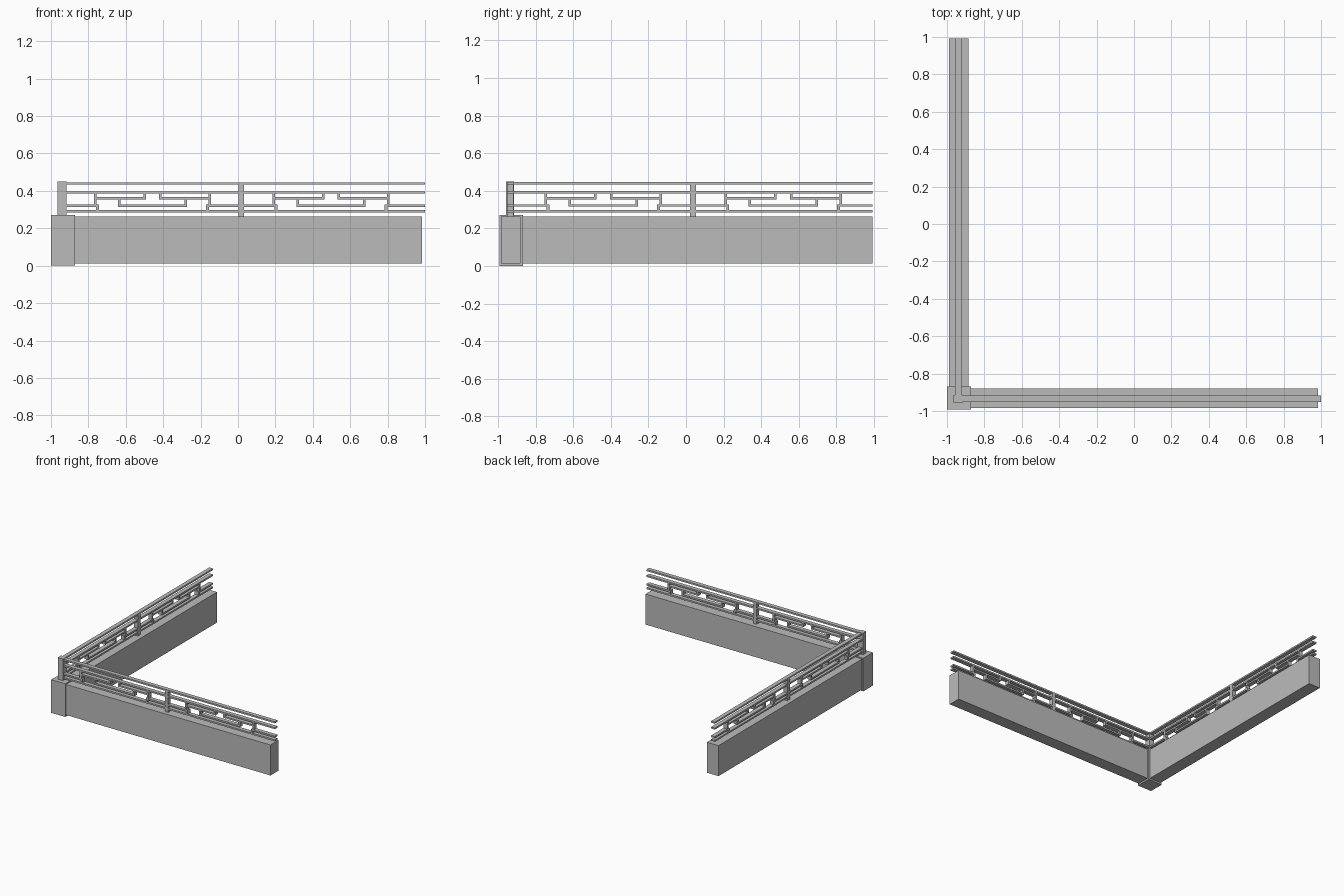
import bpy
import bmesh
from mathutils import Matrix, Vector

cube = bpy.data.objects.get("Cube")
if cube:
    bpy.data.objects.remove(cube, do_unlink=True)

GREY = (0.5, 0.5, 0.5, 1.0)
stone = bpy.data.materials.new("plain grey")
stone.use_nodes = True
stone.diffuse_color = GREY
stone.node_tree.nodes["Principled BSDF"].inputs["Base Color"].default_value = GREY


def boxes(name, spans):
    """One object made of boxes, each given as x, y and z ranges."""
    bm = bmesh.new()
    for span in spans:
        centre = Vector([(a + b) / 2 for a, b in span])
        size = Vector([b - a for a, b in span])
        bmesh.ops.create_cube(bm, size=1, matrix=Matrix.Translation(centre) @ Matrix.Diagonal(size).to_4x4())
    mesh = bpy.data.meshes.new(name)
    bm.to_mesh(mesh)
    bm.free()
    mesh.materials.append(stone)
    bpy.context.collection.objects.link(bpy.data.objects.new(name, mesh))


# Heights of the rails and lattice bars
TOP, UPPER, HIGH, LOW, BASE = (0.433, 0.446), (0.385, 0.398), (0.354, 0.367), (0.315, 0.328), (0.285, 0.298)
BAR = 0.014


def lattice(centre, start, end):
    """Symmetrical fretwork of one panel, as (along, height) ranges."""
    parts = [((centre - 0.185, centre + 0.185), LOW)]
    for side, edge in ((-1, start), (1, end)):
        def run(a, b):
            return tuple(sorted((centre + side * a, centre + side * b)))
        parts += [
            (run(0.035, 0.313), HIGH),
            (run(0.035, 0.035 + BAR), (HIGH[1], UPPER[0])),
            (run(0.313 - BAR, 0.313), (LOW[1], UPPER[0])),
            (run(0.185 - BAR, 0.185), (LOW[1], HIGH[0])),
            (tuple(sorted((centre + side * 0.287, edge))), LOW),
            (run(0.287, 0.287 + BAR), (BASE[1], LOW[0])),
        ]
    return parts


def arm(name, place, wall, wall_depth, rail, rail_depth, post, centres):
    """A low wall with a railing; place orders along and across as x and y."""
    boxes(name + "_wall", [place(wall, wall_depth, (0.013, 0.263))])
    boxes(name + "_rails", [place(rail, rail_depth, z) for z in (TOP, UPPER, BASE)])
    boxes(name + "_middle_post", [place(post, rail_depth, (0.26, 0.446))])
    fret = lattice(centres[0], rail[0], post[0]) + lattice(centres[1], post[1], rail[1])
    boxes(name + "_lattice", [place(a, rail_depth, z) for a, z in fret])


# Front and side arms
arm("front", lambda a, d, z: (a, d, z), (-0.9, 0.983), (-0.983, -0.88),
    (-0.925, 1.0), (-0.951, -0.917), (0.002, 0.032), (-0.457, 0.497))
arm("side", lambda a, d, z: (d, a, z), (-0.9, 0.992), (-0.99, -0.885),
    (-0.925, 0.992), (-0.956, -0.922), (0.02, 0.053), (-0.44, 0.517))

# Corner pier and post
boxes("corner_pier", [((-1.0, -0.872), (-0.992, -0.868), (0.0, 0.272))])
boxes("corner_post", [((-0.965, -0.918), (-0.957, -0.914), (0.27, 0.449))])
